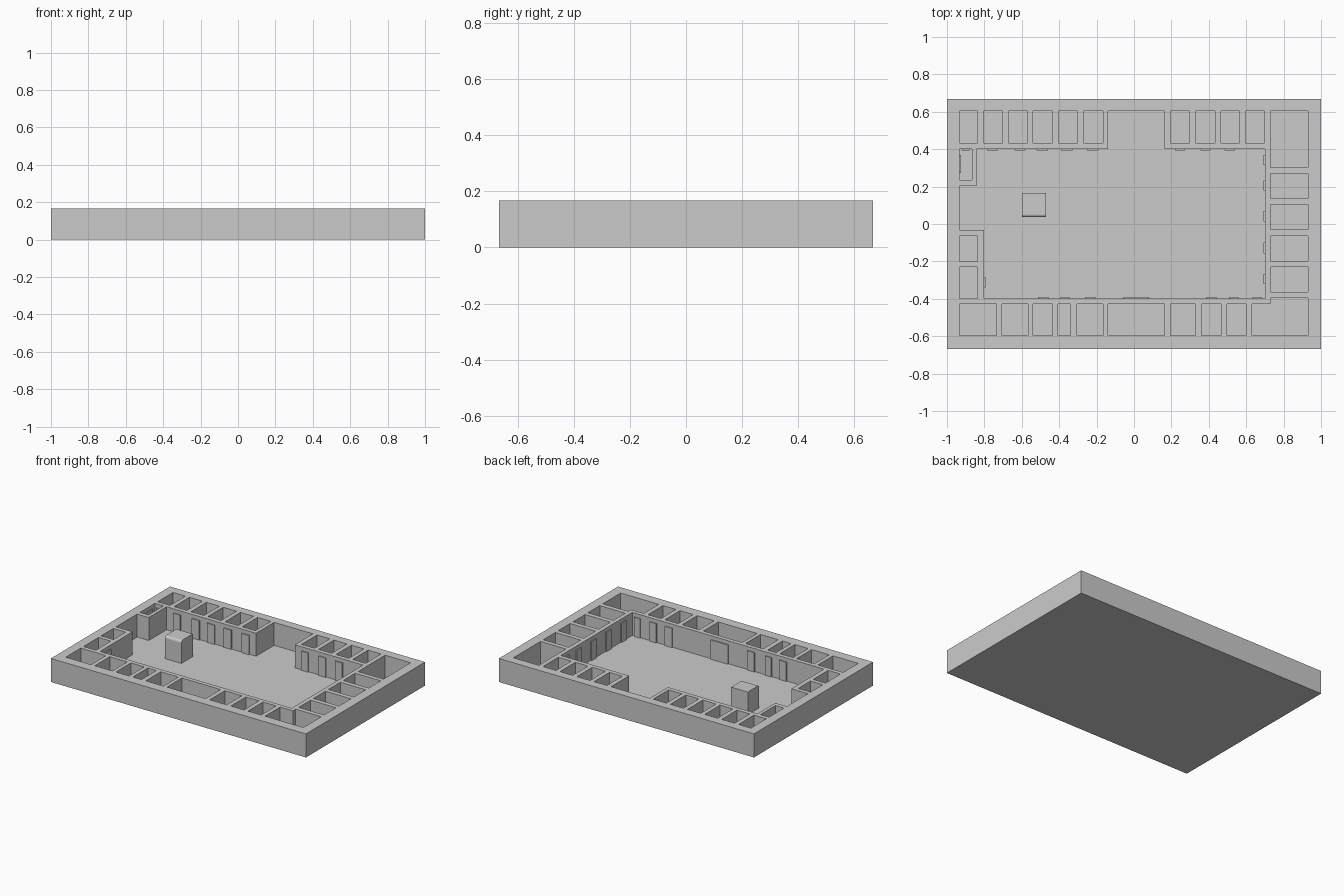
import bpy, bmesh, math

if "Cube" in bpy.data.objects:
    bpy.data.objects.remove(bpy.data.objects["Cube"])

H = 0.167       # wall height
FLOOR = 0.004   # floor level inside
DOOR = 0.14     # door height


def finish(bm, name):
    bmesh.ops.recalc_face_normals(bm, faces=bm.faces)
    mesh = bpy.data.meshes.new(name)
    bm.to_mesh(mesh)
    bm.free()
    ob = bpy.data.objects.new(name, mesh)
    bpy.context.collection.objects.link(ob)
    return ob


def rect(x0, x1, y0, y1):
    return [(x0, y0), (x1, y0), (x1, y1), (x0, y1)]


def box(name, x0, x1, y0, y1, z0, z1):
    bm = bmesh.new()
    low = bm.faces.new([bm.verts.new((x, y, z0)) for x, y in rect(x0, x1, y0, y1)])
    ext = bmesh.ops.extrude_face_region(bm, geom=[low])["geom"]
    for v in ext:
        if isinstance(v, bmesh.types.BMVert):
            v.co.z = z1
    return finish(bm, name)


# Open courtyard outline
courtyard = [(-.842, .402), (-.14, .402), (-.14, .605), (.164, .605), (.164, .402),
             (.70, .402), (.70, -.398), (-.803, -.398), (-.803, -.033),
             (-.933, -.033), (-.933, .203), (-.842, .203)]
# L-shaped corner room
corner = [(.63, -.596), (.93, -.596), (.93, -.396), (.73, -.396), (.73, -.428), (.63, -.428)]
rooms = [courtyard, corner, rect(-.933, -.866, .235, .402)]

# Rows of rooms along each side
north = [(-.933, -.836), (-.804, -.703), (-.671, -.57), (-.54, -.436), (-.404, -.302),
         (-.27, -.167), (.196, .297), (.329, .432), (.465, .565), (.596, .698)]
south = [(-.933, -.735), (-.706, -.568), (-.54, -.436), (-.407, -.34), (-.306, -.167),
         (-.14, .164), (.196, .33), (.361, .464), (.496, .598)]
east = [(.302, .605), (.136, .27), (-.03, .103), (-.197, -.063), (-.363, -.23)]
west = [(-.2, -.063), (-.398, -.23)]
rooms += [rect(a, b, .433, .605) for a, b in north]
rooms += [rect(a, b, -.596, -.428) for a, b in south]
rooms += [rect(.73, .93, a, b) for a, b in east]
rooms += [rect(-.933, -.836, a, b) for a, b in west]

# Building shell: one watertight block with open-topped rooms
bm = bmesh.new()
rim = []
for i, loop in enumerate([rect(-1, 1, -.667, .667)] + rooms):
    top = [bm.verts.new((x, y, H)) for x, y in loop]
    bot = [bm.verts.new((x, y, FLOOR if i else 0)) for x, y in loop]
    bm.faces.new(bot)
    n = len(loop)
    for k in range(n):
        j = (k + 1) % n
        bm.faces.new((top[k], top[j], bot[j], bot[k]))
        rim.append(bm.edges.get((top[k], top[j])))
bmesh.ops.triangle_fill(bm, edges=rim, use_beauty=True, normal=(0, 0, 1))
finish(bm, "building_shell")

# Thin doors on the inside walls
T = 0.008
for a, b in [(-.92, -.88), (-.785, -.73), (-.64, -.58), (-.52, -.46), (-.39, -.33),
             (-.25, -.19), (.218, .272), (.355, .41), (.485, .54)]:
    box("north_door", a, b, .402 - T, .402, FLOOR, DOOR)
for a, b in [(-.512, -.457), (-.394, -.346), (-.262, -.205), (-.055, .08),
             (.384, .44), (.508, .56), (.634, .682)]:
    box("south_door", a, b, -.398, -.398 + T, FLOOR, DOOR)
for a, b in [(.315, .37), (.18, .233), (.013, .07), (-.157, -.1), (-.322, -.268)]:
    box("east_door", .70 - T, .70, a, b, FLOOR, DOOR)
box("west_door", -.803, -.803 + T, -.34, -.283, FLOOR, DOOR)
box("closet_door", -.933, -.933 + T, .272, .37, FLOOR, DOOR)

# Freestanding block with a rounded front top edge
prof = [(.165, FLOOR), (.165, .165)]
for k in range(5):
    t = math.radians(90 - 22.5 * k)
    prof.append((.052 - .015 * math.cos(t), .147 + .018 * math.sin(t)))
prof.append((.037, FLOOR))
bm = bmesh.new()
side = bm.faces.new([bm.verts.new((-.6, y, z)) for y, z in prof])
for v in bmesh.ops.extrude_face_region(bm, geom=[side])["geom"]:
    if isinstance(v, bmesh.types.BMVert):
        v.co.x = -.47
finish(bm, "courtyard_block")
